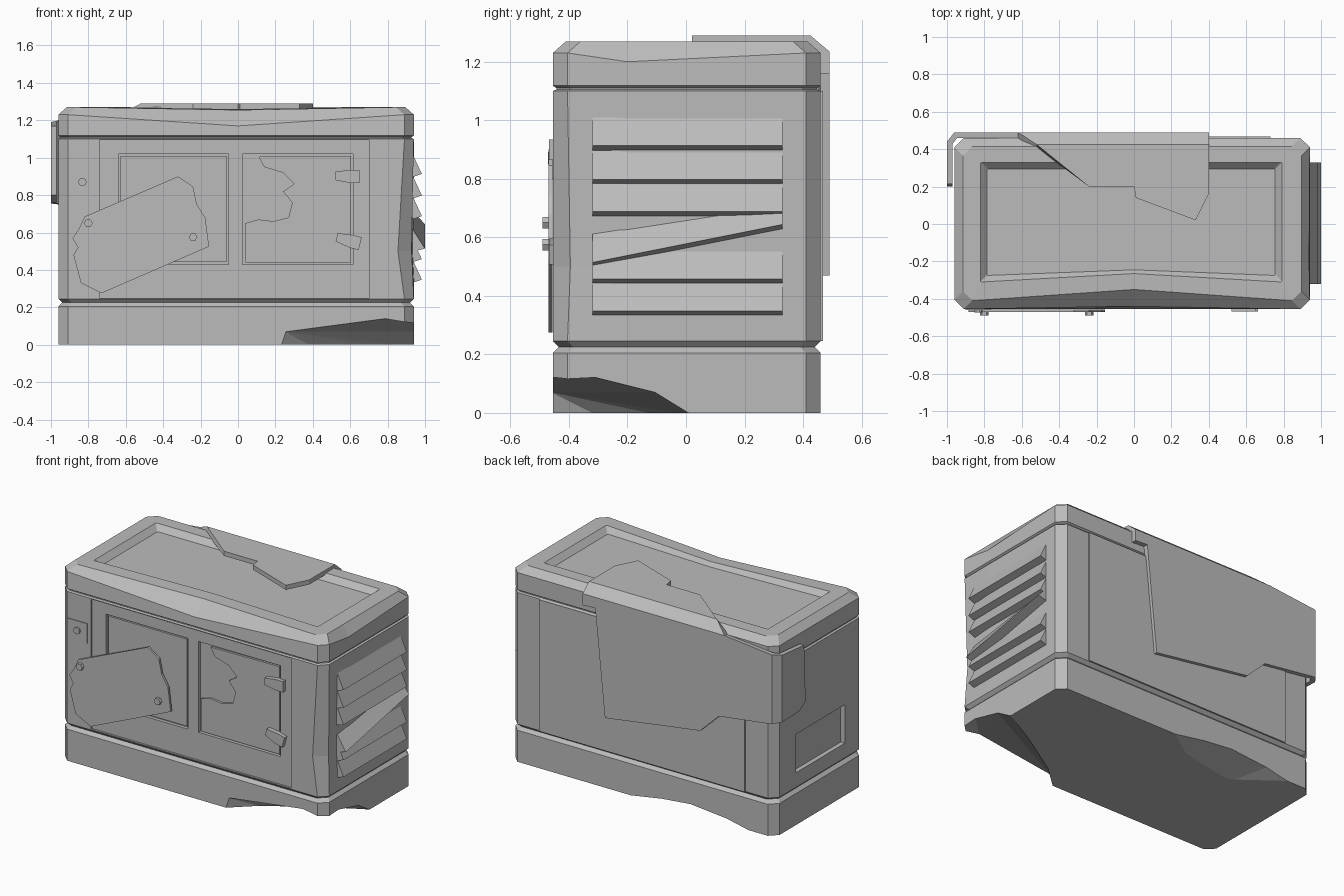
import bpy, bmesh, math
from mathutils import Vector

cube = bpy.data.objects.get("Cube")
if cube:
    bpy.data.objects.remove(cube)

metal = bpy.data.materials.new("grey_metal")
metal.use_nodes = True
GREY = (0.5, 0.5, 0.5, 1)
metal.diffuse_color = GREY
metal.node_tree.nodes["Principled BSDF"].inputs["Base Color"].default_value = GREY


def finish(name, bm):
    bmesh.ops.recalc_face_normals(bm, faces=bm.faces)
    mesh = bpy.data.meshes.new(name)
    bm.to_mesh(mesh)
    bm.free()
    mesh.materials.append(metal)
    ob = bpy.data.objects.new(name, mesh)
    bpy.context.collection.objects.link(ob)
    return ob


AXES = {"x": lambda u, v, w: (w, u, v), "y": lambda u, v, w: (u, w, v),
        "z": lambda u, v, w: (u, v, w)}


def prism(name, pts, a, b, axis="y"):
    """Extrude a flat outline from a to b along an axis."""
    bm = bmesh.new()
    lo, hi = ([bm.verts.new(AXES[axis](u, v, w)) for u, v in pts] for w in (a, b))
    bm.faces.new(lo)
    bm.faces.new(hi)
    for i in range(len(pts)):
        j = (i + 1) % len(pts)
        bm.faces.new((lo[i], lo[j], hi[j], hi[i]))
    return finish(name, bm)


def rect(u0, u1, v0, v1):
    return [(u0, v0), (u1, v0), (u1, v1), (u0, v1)]


def ring(z, inset=0.0, c=0.05, box=(-0.96, 0.94, -0.455, 0.46), dents={}):
    """Chamfered rectangle with a middle point on each side."""
    x0, x1, y0, y1 = box[0] + inset, box[1] - inset, box[2] + inset, box[3] - inset
    pts = [(x0 + c, y0), (0, y0), (x1 - c, y0), (x1, y0 + c), (x1, -0.2), (x1, y1 - c),
           (x1 - c, y1), (0, y1), (x0 + c, y1), (x0, y1 - c), (x0, 0), (x0, y0 + c)]
    return [Vector((x, y, z)) + Vector(dents.get(i, (0, 0, 0))) for i, (x, y) in enumerate(pts)]


def loft(name, rings):
    bm = bmesh.new()
    vs = [[bm.verts.new(p) for p in r] for r in rings]
    bm.faces.new(vs[0])
    bm.faces.new(vs[-1])
    for r, s in zip(vs, vs[1:]):
        for i in range(len(r)):
            j = (i + 1) % len(r)
            bm.faces.new((r[i], r[j], s[j], s[i]))
    return finish(name, bm)


def hull(name, pts):
    bm = bmesh.new()
    for p in pts:
        bm.verts.new(p)
    res = bmesh.ops.convex_hull(bm, input=bm.verts)
    bmesh.ops.delete(bm, geom=list({v for v in res["geom_interior"] if isinstance(v, bmesh.types.BMVert)}),
                     context="VERTS")
    return finish(name, bm)


def apply_modifier(ob, mod):
    bpy.context.view_layer.objects.active = ob
    bpy.ops.object.modifier_apply(modifier=mod.name)


def cut(ob, cutter):
    mod = ob.modifiers.new("cut", "BOOLEAN")
    mod.object, mod.solver = cutter, "EXACT"
    cutter.hide_render = True
    apply_modifier(ob, mod)
    bpy.data.objects.remove(cutter)


# Plinth with broken lower edges
plinth = loft("plinth", [ring(0), ring(0.205), ring(0.225, 0.02)])
cut(plinth, hull("corner_break", [
    (0.18, -0.5, -0.01), (0.25, -0.46, 0.07), (0.5, -0.46, 0.085), (0.78, -0.46, 0.14), (0.96, -0.46, 0.095),
    (0.95, -0.3, 0.12), (0.95, -0.1, 0.07), (0.95, 0.03, -0.01), (0.4, -0.3, -0.01), (0.75, -0.08, -0.01),
    (0.2, -0.6, -0.1), (1.1, -0.6, 0.08), (1.1, 0.03, -0.1)]))
cut(plinth, hull("rear_break", [
    (0.15, 0.47, -0.01), (-0.15, 0.47, 0.04), (-0.35, 0.47, 0.06), (-0.62, 0.47, 0.035), (-0.83, 0.47, -0.01),
    (-0.1, 0.3, -0.01), (-0.5, 0.22, -0.01), (-0.35, 0.6, -0.1), (-0.35, 0.6, 0.06)]))

# Cabinet body, with one buckled corner
buckle = {2: (-0.035, 0, 0), 3: (-0.012, 0.01, 0)}
body = loft("body", [ring(0.225, 0.02), ring(0.245), ring(0.5, dents=buckle), ring(1.10), ring(1.105, 0.012)])
FRONT = -0.443
cut(body, prism("front_recess", rect(-0.74, 0.7, 0.25, 1.095), -0.6, FRONT))
for x0, x1 in ((-0.64, -0.05), (0.025, 0.615)):
    cut(body, prism("door_recess", rect(x0, x1, 0.43, 1.02), -0.6, FRONT + 0.022))
cut(body, prism("side_recess", rect(-0.26, 0.24, 0.34, 0.59), -1.1, -0.93, "x"))
prism("back_panel", rect(-0.75, 0.73, 0.245, 1.1), 0.45, 0.469)
loft("neck", [ring(1.09, 0.012), ring(1.125, 0.012)])

# Lid with a sunken top and a dented front edge
inner = (-0.82, 0.79, -0.31, 0.33)
loft("lid", [
    ring(1.11, 0.012), ring(1.118),
    ring(1.23, dents={1: (0, 0.015, -0.06), 4: (-0.004, 0, -0.03)}),
    ring(1.27, 0.045, dents={1: (0, 0.06, -0.015)}),
    ring(1.27, 0, 0.004, inner, {1: (0, 0.045, -0.01)}),
    ring(1.235, 0.035, 0.004, inner, {1: (0, 0.03, 0)})])

# Doors: a plain left panel and a torn right one
prism("left_door", rect(-0.628, -0.062, 0.442, 1.008), FRONT + 0.008, FRONT + 0.03)
tear = [(0.04, 0.65), (0.11, 0.67), (0.19, 0.66), (0.27, 0.68), (0.29, 0.76), (0.24, 0.82),
        (0.30, 0.86), (0.24, 0.92), (0.14, 0.95), (0.11, 1.005)]
prism("torn_door", tear + [(0.605, 1.01), (0.605, 0.44), (0.04, 0.44)], FRONT + 0.004, FRONT + 0.018)

# Door latches
latch = [(-0.07, -0.02), (0.01, -0.035), (0.06, -0.035), (0.06, 0.035), (0.01, 0.035), (-0.07, 0.025)]
for name, x, z, turn in (("upper_latch", 0.59, 0.9, 0), ("lower_latch", 0.595, 0.555, -0.25)):
    c, s = math.cos(turn), math.sin(turn)
    prism(name, [(x + u * c - v * s, z + u * s + v * c) for u, v in latch], -0.468, FRONT + 0.01)


def bolt(name, x, z, r, y0, y1, sides=6):
    prism(name, [(x + r * math.cos(math.tau * i / sides), z + r * math.sin(math.tau * i / sides))
                 for i in range(sides)], y0, y1)


# Switch plate
cut(body, prism("switch_recess", rect(-0.88, -0.78, 0.82, 0.915), -0.6, -0.445))
prism("switch_plate", rect(-0.9, -0.765, 0.8, 0.93), -0.46, -0.45)
bolt("switch_knob", -0.832, 0.87, 0.022, -0.472, -0.455, 10)

# Loose patch plate and its bolts
prism("patch_plate", [(-0.32, 0.9), (-0.24, 0.845), (-0.22, 0.75), (-0.175, 0.68), (-0.155, 0.525), (-0.73, 0.275),
                      (-0.84, 0.33), (-0.88, 0.48), (-0.855, 0.52), (-0.885, 0.57), (-0.85, 0.62), (-0.82, 0.685)],
      -0.47, -0.456)
for x, z in ((-0.8, 0.65), (-0.24, 0.575)):
    bolt("patch_bolt", x, z, 0.023, -0.49, -0.465)

# Louvres, one hanging askew
for i, z in enumerate((0.34, 0.45, 0.57, 0.68, 0.79, 0.905)):
    askew = i == 2
    out = 1.0 if askew else 0.983
    slat = prism("louvre", [(0.9, z - 0.008), (0.935, z - 0.008), (out, z + 0.008), (0.938, z + 0.105), (0.9, z + 0.105)],
                 -0.32, 0.33)
    if askew:
        for v in slat.data.vertices:
            v.co.z += 0.2 * v.co.y - (0.03 if v.co.z > z + 0.05 and v.co.y > 0 else 0)

# Armour sheet folded over the back, the top and one rear corner
bm = bmesh.new()
back = [bm.verts.new((x, 0.49, z)) for x, z in (
    (0.4, 1.235), (0.4, 1.16), (0.31, 1.165), (0.24, 0.47), (-0.445, 0.57), (-0.58, 0.7),
    (-0.96, 0.75), (-0.96, 1.2), (-0.62, 1.235))]
top = [bm.verts.new((x, y, 1.29)) for x, y in (
    (0.4, 0.425), (0.4, 0.16), (0.33, 0.02), (0.01, 0.14), (0, 0.2), (-0.24, 0.2), (-0.52, 0.425))]
side = [bm.verts.new((-1, y, z)) for y, z in (
    (0.44, 0.755), (0.26, 0.76), (0.2, 0.8), (0.215, 1.17), (0.44, 1.19))]
for f in (back, top[::-1], side, (back[0], back[8], top[6], top[0]), (back[6], side[0], side[4], back[7])):
    bm.faces.new(f)
sheet = finish("armour_sheet", bm)
mod = sheet.modifiers.new("thickness", "SOLIDIFY")
mod.thickness, mod.offset, mod.use_even_offset = 0.03, -1, True
apply_modifier(sheet, mod)
